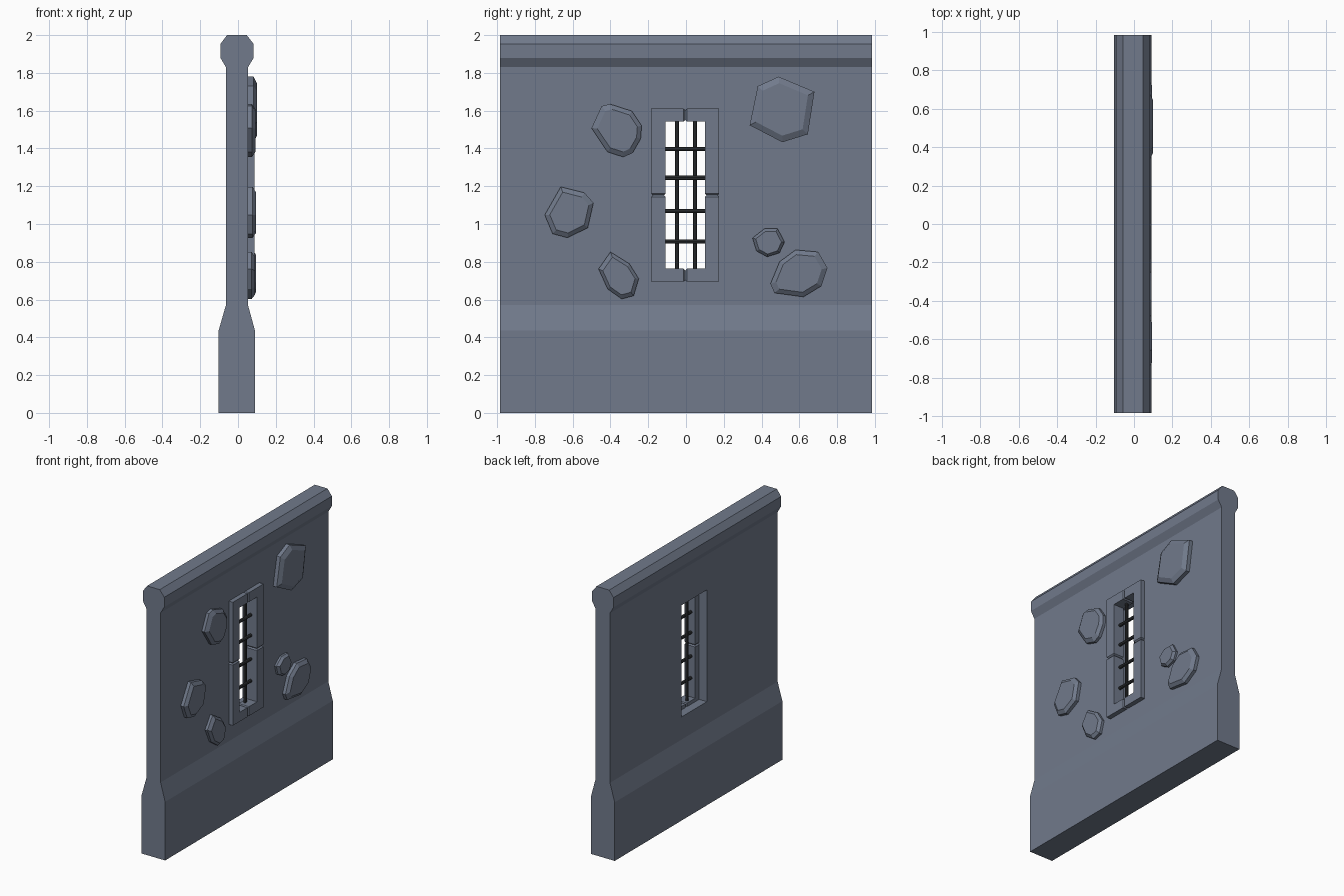
import bpy, bmesh, math
from mathutils import Vector, Matrix

if "Cube" in bpy.data.objects:
    bpy.data.objects.remove(bpy.data.objects["Cube"])


def material(name, rgb):
    m = bpy.data.materials.new(name)
    m.diffuse_color = (*rgb, 1)
    m.use_nodes = True
    m.node_tree.nodes["Principled BSDF"].inputs["Base Color"].default_value = m.diffuse_color
    return m


STONE = material("slate stone", (0.165, 0.195, 0.26))
IRON = material("dark iron", (0.03, 0.033, 0.036))


def finish(bm, name, mat):
    bmesh.ops.recalc_face_normals(bm, faces=bm.faces)
    me = bpy.data.meshes.new(name)
    bm.to_mesh(me)
    bm.free()
    ob = bpy.data.objects.new(name, me)
    bpy.context.collection.objects.link(ob)
    if mat:
        me.materials.append(mat)
    return ob


def loft(rings):
    """Closed solid through matching rings of points."""
    bm = bmesh.new()
    rows = [[bm.verts.new(p) for p in ring] for ring in rings]
    n = len(rows[0])
    for a, b in zip(rows, rows[1:]):
        for i in range(n):
            j = (i + 1) % n
            bm.faces.new((a[i], a[j], b[j], b[i]))
    bm.faces.new(rows[0][::-1])
    bm.faces.new(rows[-1])
    return bm


# Wall: plinth, thin panel and coping as one extruded profile
half = 0.984
profile = [(-0.103, 0), (0.09, 0), (0.09, 0.435), (0.053, 0.57), (0.053, 1.83),
           (0.083, 1.88), (0.083, 1.953), (0.046, 2.0), (-0.058, 2.0),
           (-0.093, 1.953), (-0.093, 1.88), (-0.064, 1.83), (-0.064, 0.57),
           (-0.103, 0.435)]
wall = finish(loft([[(x, y, z) for x, z in profile] for y in (-half, half)]),
              "wall", STONE)

# Window hole, wider than the frame opening
CY, CZ = -0.004, 1.153
bm = bmesh.new()
bmesh.ops.create_cube(bm, size=1, matrix=Matrix.Translation((0, CY, CZ))
                      @ Matrix.Diagonal((0.6, 0.30, 0.83, 1)))
cutter = finish(bm, "window_cutter", None)
cutter.hide_render = True
mod = wall.modifiers.new("window", "BOOLEAN")
mod.operation = "DIFFERENCE"
mod.solver = "EXACT"
mod.object = cutter
bpy.context.view_layer.objects.active = wall
bpy.ops.object.modifier_apply(modifier=mod.name)
bpy.data.objects.remove(cutter)

# Window frame: four L-shaped blocks with bevelled joints
ell = [(0, 0.389), (0, 0.458), (0.18, 0.458), (0.18, 0), (0.104, 0), (0.104, 0.389)]
for sy, ny in ((-1, "left"), (1, "right")):
    for sz, nz in ((-1, "lower"), (1, "upper")):
        bm = loft([[(x, y, z) for y, z in ell] for x in (0.0, 0.087)])
        joint = [e for e in bm.edges
                 if any(all(abs(v.co[k]) < 1e-6 for v in e.verts) for k in (1, 2))]
        bmesh.ops.bevel(bm, geom=joint, offset=0.009, segments=1, affect="EDGES")
        for v in bm.verts:
            v.co = (v.co.x, CY + sy * v.co.y, CZ + sz * v.co.z)
        finish(bm, f"frame_{nz}_{ny}", STONE)


# Iron bars
def bar(name, a, b, r=0.0115):
    a, b = Vector(a), Vector(b)
    rot = Vector((0, 0, 1)).rotation_difference(b - a).to_matrix().to_4x4()
    bm = bmesh.new()
    bmesh.ops.create_cone(bm, cap_ends=True, segments=8, radius1=r, radius2=r,
                          depth=(b - a).length,
                          matrix=Matrix.Translation((a + b) / 2) @ rot)
    finish(bm, name, IRON)


for i, y in enumerate((-0.048, 0.048)):
    bar(f"vertical_bar_{i + 1}", (0.025, y, CZ - 0.41), (0.025, y, CZ + 0.41))
for i, z in enumerate((0.907, 1.069, 1.245, 1.397)):
    bar(f"cross_bar_{i + 1}", (0.035, CY - 0.12, z), (0.035, CY + 0.12, z))

# Raised stones: (y, z) outlines with a chamfered face, and their height
stones = [
    (0.100, [(0.38, 1.73), (0.49, 1.78), (0.68, 1.70), (0.645, 1.475),
             (0.51, 1.433), (0.337, 1.523)]),
    (0.092, [(-0.447, 1.624), (-0.402, 1.635), (-0.287, 1.598), (-0.235, 1.52),
             (-0.24, 1.45), (-0.283, 1.376), (-0.33, 1.354), (-0.415, 1.381),
             (-0.5, 1.508)]),
    (0.095, [(-0.663, 1.197), (-0.537, 1.165), (-0.49, 1.112), (-0.52, 0.98),
             (-0.627, 0.927), (-0.706, 0.948), (-0.748, 1.048)]),
    (0.090, [(-0.4, 0.852), (-0.3, 0.79), (-0.25, 0.71), (-0.277, 0.62),
             (-0.34, 0.603), (-0.415, 0.656), (-0.463, 0.762)]),
    (0.086, [(0.415, 0.975), (0.485, 0.975), (0.522, 0.905), (0.495, 0.847),
             (0.43, 0.826), (0.373, 0.857), (0.352, 0.926)]),
    (0.095, [(0.58, 0.863), (0.70, 0.852), (0.749, 0.767), (0.717, 0.672),
             (0.622, 0.614), (0.468, 0.635), (0.447, 0.683), (0.495, 0.80)]),
]
for i, (top, pts) in enumerate(stones):
    cy = sum(p[0] for p in pts) / len(pts)
    cz = sum(p[1] for p in pts) / len(pts)
    rings = [[(x, cy + (y - cy) * s, cz + (z - cz) * s) for y, z in pts]
             for x, s in ((0.04, 1), (top - 0.018, 1), (top, 0.8))]
    finish(loft(rings), f"raised_stone_{i + 1}", STONE)
